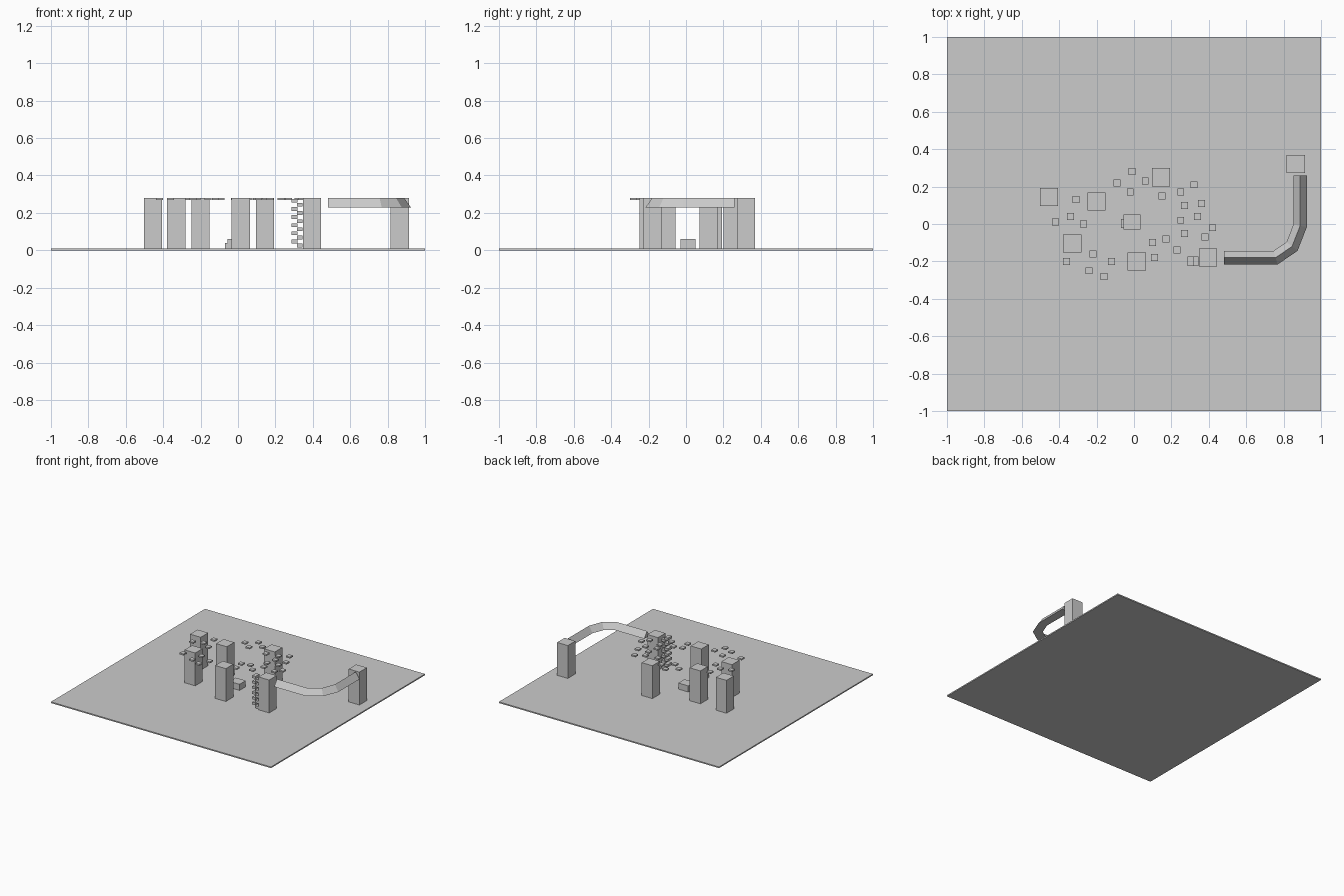
import bpy
import bmesh
from mathutils import Vector

if "Cube" in bpy.data.objects:
    bpy.data.objects.remove(bpy.data.objects["Cube"])

GROUND = 0.01
TOP = 0.28

grey = bpy.data.materials.new("plain grey")
grey.use_nodes = True
colour = (0.6, 0.6, 0.6, 1)
grey.diffuse_color = colour
grey.node_tree.nodes["Principled BSDF"].inputs["Base Color"].default_value = colour


def finish(bm, name):
    """Turn a bmesh into a flat shaded grey object."""
    bmesh.ops.recalc_face_normals(bm, faces=bm.faces)
    mesh = bpy.data.meshes.new(name)
    bm.to_mesh(mesh)
    bm.free()
    mesh.materials.append(grey)
    part = bpy.data.objects.new(name, mesh)
    bpy.context.collection.objects.link(part)
    return part


def box(name, x, y, bottom, top, width, depth=None):
    """Make a box centred on x, y between two heights."""
    size = Vector((width, depth or width, top - bottom))
    centre = Vector((x, y, (bottom + top) / 2))
    bm = bmesh.new()
    bmesh.ops.create_cube(bm, size=1)
    for vert in bm.verts:
        vert.co = vert.co * size + centre
    return finish(bm, name)


def ridged_beam(name, path, half_width, bottom, top):
    """Sweep a triangular section along a flat path with mitred corners."""
    points = [Vector(p) for p in path]
    headings = [(b - a).normalized() for a, b in zip(points, points[1:])]
    bm = bmesh.new()
    rings = []
    for i, point in enumerate(points):
        before = headings[max(i - 1, 0)]
        after = headings[min(i, len(headings) - 1)]
        along = (before + after).normalized()
        side = Vector((along.y, -along.x)) * half_width / along.dot(after)
        outer, inner = point + side, point - side
        rings.append([bm.verts.new((outer.x, outer.y, bottom)),
                      bm.verts.new((point.x, point.y, top)),
                      bm.verts.new((inner.x, inner.y, bottom))])
    for a, b in zip(rings, rings[1:]):
        for k in range(3):
            n = (k + 1) % 3
            bm.faces.new((a[k], a[n], b[n], b[k]))
    bm.faces.new(rings[0])
    bm.faces.new(rings[-1])
    return finish(bm, name)


# Ground slab
box("ground", 0, 0, 0, GROUND, 2)

# Tall square pillars
pillars = [(-.455, .145), (-.2, .12), (.145, .25), (.865, .32),
           (-.33, -.105), (.015, -.2), (.395, -.18)]
for x, y in pillars:
    box("pillar", x, y, GROUND, TOP, 0.097)

# Low central block with a small step in front of its side
box("central_block", -.01, .01, GROUND, .06, .09, .08)
box("central_step", -.0625, .003, GROUND, .04, .016, .05)

# Thin floating stepping tiles linking the pillars
tiles = [(-.01, .28), (.06, .23), (-.09, .22), (-.02, .17), (-.31, .13),
         (.15, .15), (.25, .17), (.32, .21), (.27, .1), (.36, .11),
         (-.42, .01), (-.34, .04), (-.27, 0), (.25, .02), (.34, .04),
         (.42, -.02), (.27, -.05), (.38, -.07), (.17, -.08), (.1, -.1),
         (.23, -.14), (.11, -.18), (-.22, -.16), (-.12, -.2),
         (-.36, -.2), (-.24, -.25), (-.16, -.28)]
for x, y in tiles:
    box("floating_tile", x, y, TOP - 0.012, TOP, 0.037)

# Climbing steps in two alternating columns beside a pillar
for i in range(12):
    z = 0.015 + i * 0.0218
    x = 0.302 if i % 2 else 0.33
    box("climbing_step", x, -.2, z, z + 0.02, 0.03, 0.05)

# Curved ridged bridge between the two end pillars
ridged_beam("bridge", [(.48, -.18), (.757, -.18), (.845, -.12),
                       (.888, -.01), (.888, .26)], 0.036, 0.23, TOP)
